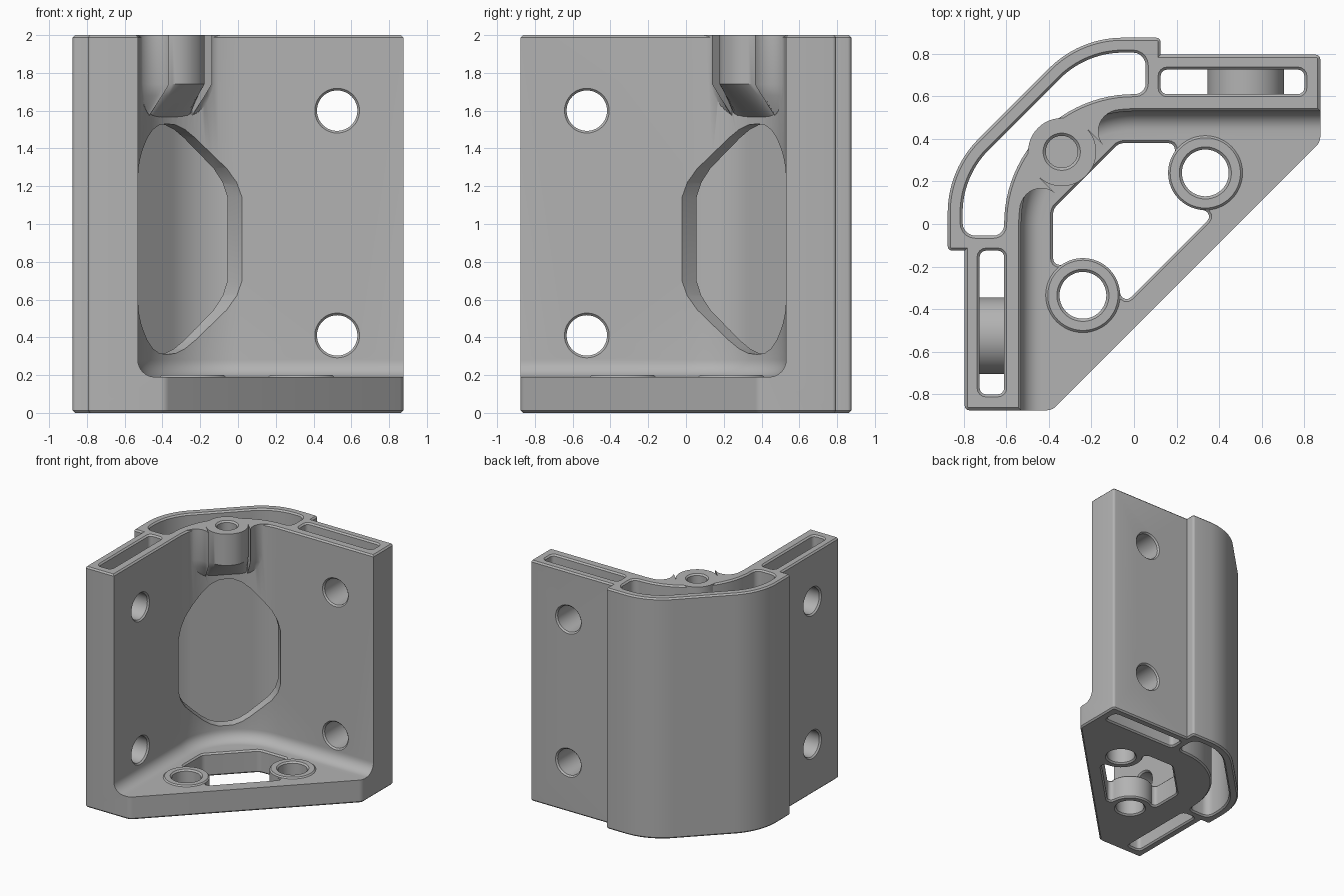
import bpy, bmesh, math
from mathutils import Vector

if "Cube" in bpy.data.objects:
    bpy.data.objects.remove(bpy.data.objects["Cube"], do_unlink=True)

grey = bpy.data.materials.new("light grey")
grey.use_nodes = True
grey.diffuse_color = (0.45, 0.45, 0.45, 1)
grey.node_tree.nodes["Principled BSDF"].inputs["Base Color"].default_value = (0.45, 0.45, 0.45, 1)


def flip(p):
    """Reflect a plan point across the diagonal the bracket is symmetric about."""
    return (-p[1], -p[0], *p[2:])


def both(half):
    return half + [flip(p) for p in reversed(half)]


def rounded(corners, steps=10):
    """Polygon from (x, y, radius) corners, each replaced by an arc."""
    out = []
    n = len(corners)
    for i, (x, y, r) in enumerate(corners):
        p = Vector((x, y))
        if r == 0:
            out.append(p)
            continue
        a = (Vector(corners[i - 1][:2]) - p).normalized()
        b = (Vector(corners[(i + 1) % n][:2]) - p).normalized()
        half = a.angle(b) / 2
        centre = p + (a + b).normalized() * (r / math.sin(half))
        s = p + a * (r / math.tan(half)) - centre
        e = p + b * (r / math.tan(half)) - centre
        sweep = math.atan2(s.x * e.y - s.y * e.x, s.dot(e))
        count = max(4, int(steps * r / 0.1)) if r < 0.2 else 24
        for k in range(count + 1):
            t = sweep * k / count
            c, d = math.cos(t), math.sin(t)
            out.append(centre + Vector((s.x * c - s.y * d, s.x * d + s.y * c)))
    return out


def grow(poly, d):
    """Offset a polygon outward by d."""
    n = len(poly)
    area = sum(poly[i - 1].x * poly[i].y - poly[i].x * poly[i - 1].y for i in range(n))
    d = math.copysign(1, area) * d
    out = []
    for i, p in enumerate(poly):
        a = (p - poly[i - 1]).normalized()
        b = (poly[(i + 1) % n] - p).normalized()
        na, nb = Vector((a.y, -a.x)), Vector((b.y, -b.x))
        out.append(p + (na + nb) * (d / (1 + na.dot(nb))))
    return out


def loft(name, rings):
    """Closed solid through rings of 3D points."""
    bm = bmesh.new()
    rows = [[bm.verts.new(p) for p in ring] for ring in rings]
    n = len(rows[0])
    for lo, hi in zip(rows, rows[1:]):
        for i in range(n):
            j = (i + 1) % n
            bm.faces.new((lo[i], lo[j], hi[j], hi[i]))
    bm.faces.new(rows[0][::-1])
    bm.faces.new(rows[-1])
    bmesh.ops.recalc_face_normals(bm, faces=bm.faces)
    mesh = bpy.data.meshes.new(name)
    bm.to_mesh(mesh)
    bm.free()
    mesh.materials.append(grey)
    obj = bpy.data.objects.new(name, mesh)
    bpy.context.collection.objects.link(obj)
    return obj


def prism(name, poly, stack):
    return loft(name, [[(p.x, p.y, z) for p in grow(poly, d)] for z, d in stack])


def lathe(name, centre, axis, profile, sides=48):
    """Round solid along an axis, from (position on axis, radius) pairs."""
    i = "xyz".index(axis)
    rings = []
    for h, r in profile:
        ring = []
        for k in range(sides):
            p = Vector(centre)
            p[i] = h
            p[(i + 1) % 3] += r * math.cos(math.tau * k / sides)
            p[(i + 2) % 3] += r * math.sin(math.tau * k / sides)
            ring.append(p)
        rings.append(ring)
    return loft(name, rings)


def combine(body, tool, operation):
    tool.hide_render = True
    mod = body.modifiers.new(tool.name, "BOOLEAN")
    mod.operation, mod.object, mod.solver = operation, tool, "EXACT"
    bpy.context.view_layer.objects.active = body
    bpy.ops.object.modifier_apply(modifier=mod.name)
    bpy.data.objects.remove(tool, do_unlink=True)


def cut(tool):
    combine(body, tool, "DIFFERENCE")


def add(tool):
    combine(body, tool, "UNION")


c = 0.012  # small edge chamfer
through = [(-c, 2 * c), (c, 0), (2 - c, 0), (2 + c, 2 * c)]

# Outer block: base, two arms and the rounded back
outline = rounded(both([(0.875, 0.385, 0.06), (0.875, 0.795, 0.02), (0.125, 0.795, 0),
                        (0.125, 0.875, 0.02), (-0.255, 0.875, 0.49)]))
body = prism("corner_bracket", outline, [(0, -c), (c, 0), (2 - c, 0), (2, -c)])

# Inner corner space with a fillet where the walls meet the floor
inner = rounded([(3, 0.53, 0), (-0.53, 0.53, 0.53), (-0.53, -3, 0), (3, -3, 0)])
fillet = 0.09
stack = []
for k in range(9):
    t = math.pi / 2 * k / 8
    stack.append((0.19 + fillet * (1 - math.cos(t)), fillet * (math.sin(t) - 1)))
cut(prism("inner_space", inner, stack + [(2 - c, 0), (2 + c, 2 * c)]))

# Hollow back channel
channel = rounded(both([(0.055, 0.61, 0.05), (0.055, 0.805, 0.06), (-0.225, 0.805, 0.42)])
                  + [(-0.61, 0.61, 0.61)])
cut(prism("back_channel", channel, through))

# Screw boss in the corner, tapering into the wall below


def diagonal(u, dist, z):
    s = math.sqrt(0.5)
    return ((u - dist) * s, (u + dist) * s, z)


web = rounded([(0.32, 0.44, 0), (0.16, 0.5, 0.1), (0.16, 0.32, 0.155), (-0.16, 0.32, 0.155),
               (-0.16, 0.5, 0.1), (-0.32, 0.44, 0), (-0.3, 0.5, 0), (0, 0.59, 0), (0.3, 0.5, 0)])
rings = []
for z, t in [(1.55, 1), (1.68, 0.3), (1.74, 0), (2, 0)]:
    rings.append([diagonal(p.x, p.y + t * max(0, math.sqrt(0.55 ** 2 - p.x ** 2) - p.y), z)
                  for p in web])
add(loft("boss_web", rings))
boss_at = diagonal(0, 0.48, 0)
add(lathe("screw_boss", boss_at, "z", [(1.74, 0.158), (2, 0.158)]))
cut(lathe("boss_hole", boss_at, "z", [(1.76, 0.075), (2 - c, 0.075), (2 + c, 0.1)]))

# Rounded window from the inner corner into the channel
arch = [(0.39, 1.14), (0.37, 1.22), (0.33, 1.295), (0.26, 1.375), (0.18, 1.455),
        (0.12, 1.5), (0.06, 1.525), (0, 1.53)]
side = [(u, 1.84 - z) for u, z in reversed(arch)] + arch
window = side + [(-u, z) for u, z in reversed(side[1:-1])]
cut(loft("window", [[diagonal(u, d, z) for u, z in window] for d in (0.2, 0.66)]))

# Slots, bolt tubes and bolt holes in both arms
slot = [(0.125, 0.61, 0.03), (0.8, 0.61, 0.03), (0.8, 0.725, 0.03), (0.125, 0.725, 0.03)]
for arm, axis, sign in (("left", "y", 1), ("right", "x", -1)):
    corners = slot if sign > 0 else [flip(p) for p in slot]
    cut(prism(arm + "_slot", rounded(corners), through))
    for z in (0.41, 1.6):
        centre = (0.525, 0, z) if sign > 0 else (0, -0.525, z)
        tube = [(0.58, 0.18), (0.76, 0.18)]
        hole = [(0.53 - c, 0.13), (0.53 + c, 0.107), (0.795 - c, 0.107), (0.795 + c, 0.13)]
        add(lathe(arm + "_tube", centre, axis, [(h * sign, r) for h, r in tube]))
        cut(lathe(arm + "_bolt_hole", centre, axis, [(h * sign, r) for h, r in hole]))

# Floor opening, pads and floor holes
opening = rounded([(-0.07, 0.38, 0.06), (0.19, 0.38, 0.03), (0.2, 0.2, 0), (0.29, 0.075, 0),
                   (0.38, 0.05, 0.03), (-0.05, -0.38, 0.03), (-0.075, -0.29, 0),
                   (-0.2, -0.2, 0), (-0.38, -0.19, 0.03), (-0.38, 0.07, 0.06)])
cut(prism("floor_opening", opening, [(-c, 2 * c), (c, 0), (0.19 - c, 0), (0.19 + c, 2 * c)]))
for x, y in ((0.335, 0.24), (-0.24, -0.335)):
    add(lathe("floor_pad", (x, y, 0), "z", [(0, 0.165), (c, 0.175), (0.19, 0.175), (0.2, 0.165)]))
    cut(lathe("floor_hole", (x, y, 0), "z",
              [(-c, 0.135), (c, 0.11), (0.2 - c, 0.11), (0.2 + c, 0.135)]))

# Smooth curves with crisp edges
bpy.ops.object.select_all(action="DESELECT")
body.select_set(True)
bpy.context.view_layer.objects.active = body
bpy.ops.object.shade_smooth_by_angle(angle=math.radians(30))
